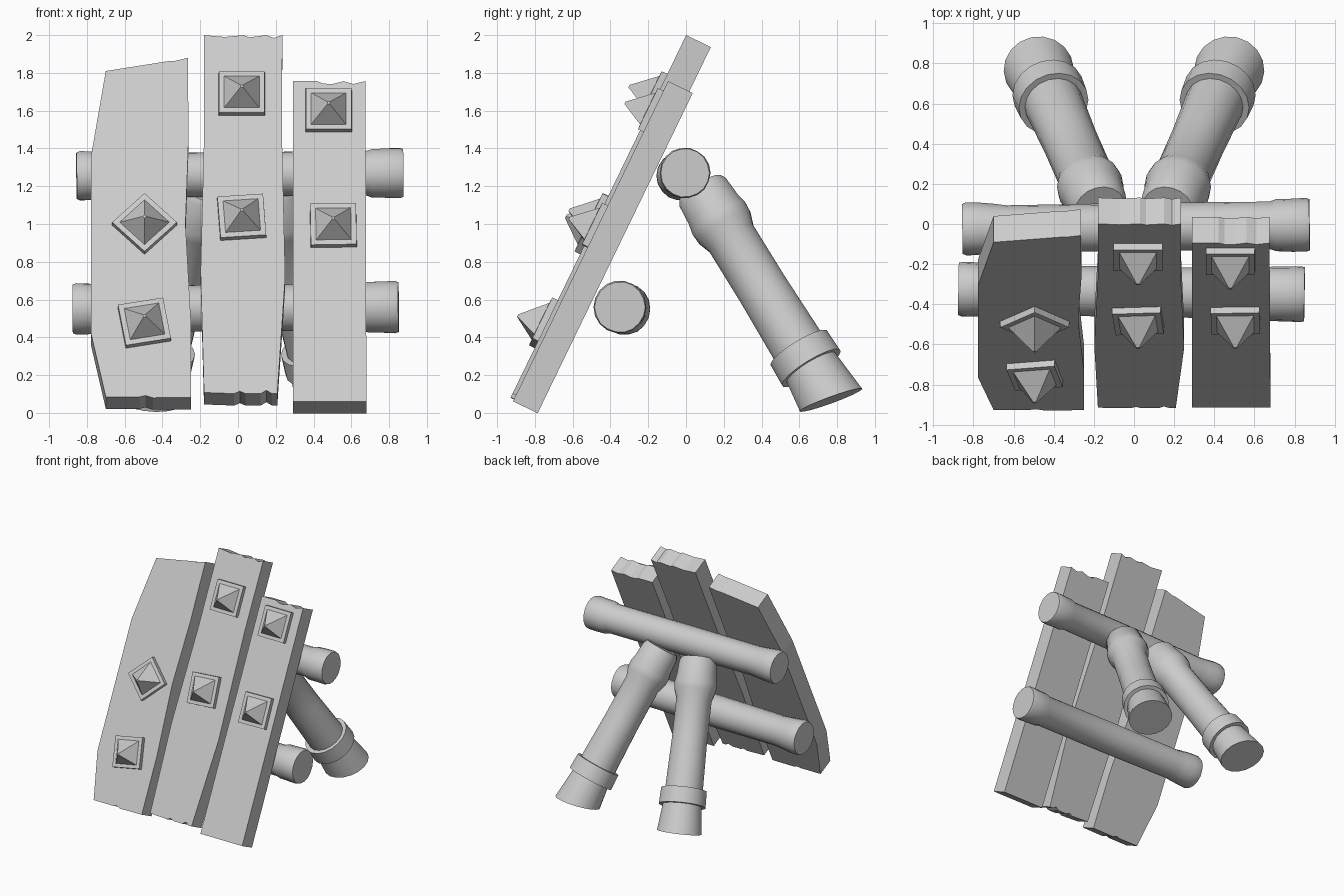
import bpy, bmesh, math, random
from mathutils import Vector, Matrix

if "Cube" in bpy.data.objects:
    bpy.data.objects.remove(bpy.data.objects["Cube"])

random.seed(4)

# Leaning plank frame: local x across, local y up the plank, local z out of the front
TILT = math.atan2(0.9, 0.436)
BASE = Matrix.Translation((0, -0.93, 0.078)) @ Matrix.Rotation(TILT, 4, 'X')


def finish(bm, name, smooth=False):
    bmesh.ops.recalc_face_normals(bm, faces=bm.faces)
    mesh = bpy.data.meshes.new(name)
    bm.to_mesh(mesh)
    bm.free()
    obj = bpy.data.objects.new(name, mesh)
    bpy.context.collection.objects.link(obj)
    if smooth:
        bpy.ops.object.select_all(action='DESELECT')
        obj.select_set(True)
        bpy.context.view_layer.objects.active = obj
        bpy.ops.object.shade_smooth_by_angle(angle=math.radians(30))
    return obj


def up(z):
    return (z - 0.078) / 0.9


def plank(name, outline, depth=0.0, thick=0.145):
    bm = bmesh.new()
    front = [bm.verts.new(BASE @ Vector((x, up(z), -depth))) for x, z in outline]
    back = [bm.verts.new(BASE @ Vector((x, up(z), -depth - thick))) for x, z in outline]
    bm.faces.new(front)
    bm.faces.new(back)
    n = len(front)
    for i in range(n):
        j = (i + 1) % n
        bm.faces.new((front[i], front[j], back[j], back[i]))
    finish(bm, name)


def spike(name, x, z, turn, depth=0.0):
    # square mounting plate with a drooping pyramid
    m = BASE @ Matrix.Translation((x, up(z), -depth)) @ Matrix.Rotation(math.radians(turn), 4, 'Z')
    droop = Matrix.Rotation(math.radians(-turn), 3, 'Z') @ Vector((0, -0.025, 0))
    bm = bmesh.new()

    def square(half, h, off=Vector((0, 0, 0))):
        return [bm.verts.new(m @ (Vector((a * half, b * half, h)) + off))
                for a, b in ((-1, -1), (1, -1), (1, 1), (-1, 1))]
    rings = [square(0.123, -0.02), square(0.121, 0.033), square(0.093, 0.034),
             square(0.007, 0.155, droop)]
    bm.faces.new(rings[0])
    bm.faces.new(rings[-1])
    for r, s in zip(rings, rings[1:]):
        for i in range(4):
            j = (i + 1) % 4
            bm.faces.new((r[i], r[j], s[j], s[i]))
    finish(bm, name)


def log(name, start, end, profile, end_normal=None, sides=18, mirror=False, rough=0.0):
    # lathe a (distance, radius) profile along an axis; the last cap may be cut at an angle
    start, end = Vector(start), Vector(end)
    axis = (end - start).normalized()
    q = axis.to_track_quat('Z', 'Y')
    bm = bmesh.new()
    rings = []
    for k, (t, r) in enumerate(profile):
        ring = []
        for i in range(sides):
            a = math.tau * i / sides
            rr = r * (1 + random.uniform(-rough, rough))
            p = start + axis * t + q @ Vector((math.cos(a) * rr, math.sin(a) * rr, 0))
            if end_normal and k == len(profile) - 1:
                nrm = Vector(end_normal)
                p += axis * ((end - p).dot(nrm) / axis.dot(nrm))
            ring.append(bm.verts.new(p))
        rings.append(ring)
    bm.faces.new(rings[0])
    bm.faces.new(rings[-1])
    for r, s in zip(rings, rings[1:]):
        for i in range(sides):
            j = (i + 1) % sides
            bm.faces.new((r[i], r[j], s[j], s[i]))
    obj = finish(bm, name, True)
    if mirror:
        obj.modifiers.new("Mirror", 'MIRROR')


# Three planks, with chipped ends
plank("left_plank", [(-0.70, 0.085), (-0.52, 0.085), (-0.49, 0.092), (-0.45, 0.08), (-0.25, 0.082),
                     (-0.25, 0.5), (-0.278, 1.0), (-0.262, 1.45), (-0.265, 1.88),
                     (-0.34, 1.862), (-0.37, 1.862), (-0.70, 1.81), (-0.778, 1.36), (-0.778, 0.42)])
plank("middle_plank", [(-0.18, 0.108), (-0.02, 0.102), (0.01, 0.115), (0.04, 0.102), (0.12, 0.102),
                       (0.15, 0.12), (0.18, 0.102), (0.208, 0.102), (0.25, 0.72), (0.232, 1.5),
                       (0.235, 2.0), (0.19, 1.985), (0.15, 2.0), (0.06, 1.988), (0.03, 2.0),
                       (-0.07, 1.99), (-0.18, 2.0), (-0.18, 1.45), (-0.198, 0.75)])
plank("right_plank", [(0.29, 0.07), (0.68, 0.07), (0.675, 1.765), (0.61, 1.75), (0.56, 1.765),
                      (0.5, 1.75), (0.45, 1.752), (0.42, 1.765), (0.29, 1.765)], depth=0.02)

# Six spikes
for i, s in enumerate([(0.02, 1.685, 0), (0.02, 1.03, 4), (0.48, 1.605, 0, 0.02),
                       (0.505, 0.995, 1, 0.02), (-0.495, 0.995, 45), (-0.495, 0.47, 10)]):
    spike(f"spike_{i + 1}", *s)

# Two cross beams with swollen ends
for name, a, b, r in (("upper_beam", (-0.855, -0.025, 1.255), (0.875, -0.005, 1.27), 0.97),
                      ("lower_beam", (-0.875, -0.325, 0.55), (0.85, -0.35, 0.56), 1.01)):
    n = (Vector(b) - Vector(a)).length
    prof = [(0, 0.129), (0.02, 0.136), (0.08, 0.134), (0.16, 0.126), (0.22, 0.12), (n / 2, 0.124),
            (n - 0.2, 0.122), (n - 0.165, 0.134), (n - 0.09, 0.136), (n - 0.02, 0.138), (n, 0.132)]
    log(name, a, b, [(t, q * r) for t, q in prof], rough=0.012)

# Pair of splayed back legs: swollen top, shaft, strap ring and flared foot
top, foot = Vector((0.17, 0.075, 1.19)), Vector((0.475, 0.768, 0.068))
n = (foot - top).length
log("back_leg", top, foot,
    [(0, 0.128), (0.03, 0.146), (0.14, 0.154), (0.2, 0.166), (0.25, 0.162), (0.32, 0.138),
     (0.65, 0.138), (n - 0.33, 0.147), (n - 0.33, 0.178), (n - 0.205, 0.182),
     (n - 0.205, 0.152), (n, 0.174)],
    end_normal=(0.1, 0.34, -0.94), mirror=True)
